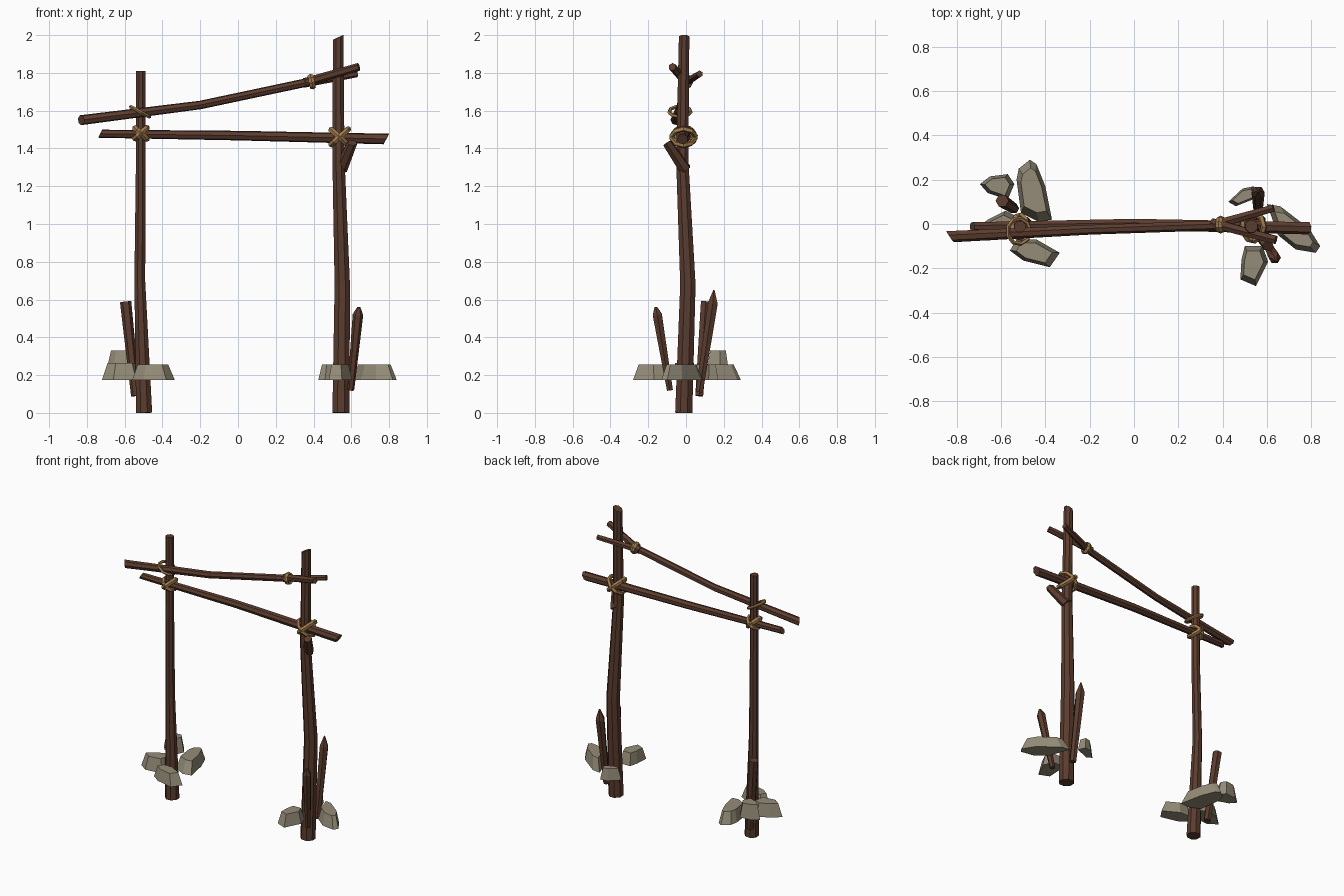
import bpy, bmesh, math
from mathutils import Vector, Matrix

if "Cube" in bpy.data.objects:
    bpy.data.objects.remove(bpy.data.objects["Cube"])


def material(name, rgb):
    m = bpy.data.materials.new(name)
    m.diffuse_color = (*rgb, 1)
    m.use_nodes = True
    m.node_tree.nodes["Principled BSDF"].inputs["Base Color"].default_value = m.diffuse_color
    return m


WOOD = material("brown wood", (0.105, 0.045, 0.027))
ROPE = material("tan rope", (0.36, 0.20, 0.075))
STONE = material("grey stone", (0.30, 0.265, 0.19))


def finish(bm, name, mat):
    bmesh.ops.recalc_face_normals(bm, faces=bm.faces)
    me = bpy.data.meshes.new(name)
    bm.to_mesh(me)
    bm.free()
    me.materials.append(mat)
    ob = bpy.data.objects.new(name, me)
    bpy.context.collection.objects.link(ob)
    return ob


def pole(name, path, radii, sides=7, slant0=(0, 0, 0), slant1=(0, 0, 0)):
    """Faceted rod along a path; slants shear the two cut ends."""
    bm = bmesh.new()
    pts = [Vector(p) for p in path]
    rings = []
    for i, p in enumerate(pts):
        a, b = pts[max(i - 1, 0)], pts[min(i + 1, len(pts) - 1)]
        d = (b - a).normalized()
        ref = Vector((0, 1, 0))
        u = (ref - d * ref.dot(d)).normalized()
        v = d.cross(u)
        s = Vector(slant0) if i == 0 else Vector(slant1) if i == len(pts) - 1 else Vector()
        ring = []
        for k in range(sides):
            t = 2 * math.pi * (k + 0.5) / sides
            off = (u * math.cos(t) + v * math.sin(t)) * radii[i]
            ring.append(bm.verts.new(p + off + d * off.dot(s)))
        rings.append(ring)
    for r, q in zip(rings, rings[1:]):
        for k in range(sides):
            n = (k + 1) % sides
            bm.faces.new((r[k], r[n], q[n], q[k]))
    bm.faces.new(rings[0])
    bm.faces.new(rings[-1])
    return finish(bm, name, WOOD)


def rope_loop(name, centre, rot_y, rx, ry, tube, tall=1.0, rot_x=0.0, seg=9, minor=5):
    """Faceted elliptical ring, lying flat and then tilted."""
    bm = bmesh.new()
    m = (Matrix.Translation(centre) @ Matrix.Rotation(math.radians(rot_y), 4, 'Y')
         @ Matrix.Rotation(math.radians(rot_x), 4, 'X'))
    rings = []
    for i in range(seg):
        a = 2 * math.pi * i / seg
        ring = []
        for j in range(minor):
            b = 2 * math.pi * j / minor
            c = tube * math.cos(b)
            ring.append(bm.verts.new(m @ Vector(((rx + c) * math.cos(a), (ry + c) * math.sin(a),
                                                 tube * tall * math.sin(b)))))
        rings.append(ring)
    for i in range(seg):
        r, q = rings[i], rings[(i + 1) % seg]
        for j in range(minor):
            n = (j + 1) % minor
            bm.faces.new((r[j], r[n], q[n], q[j]))
    return finish(bm, name, ROPE)


def rock(name, outline, z0=0.175, z1=0.255, top=0.72):
    """Flat-bottomed stone with sloping sides."""
    bm = bmesh.new()
    c = sum((Vector(p) for p in outline), Vector((0, 0))) / len(outline)
    low, high = [], []
    for p in outline:
        q = c + (Vector(p) - c) * top
        low.append(bm.verts.new((p[0], p[1], z0)))
        high.append(bm.verts.new((q.x, q.y, z1)))
    n = len(outline)
    for k in range(n):
        j = (k + 1) % n
        bm.faces.new((low[k], low[j], high[j], high[k]))
    bm.faces.new(low)
    bm.faces.new(high)
    return finish(bm, name, STONE)


# Posts
pole("left_post", [(-0.497, -0.01, 0), (-0.52, 0, 0.70), (-0.515, -0.012, 1.30), (-0.515, -0.012, 1.81)],
     [0.046, 0.031, 0.028, 0.027], 8)
pole("right_post", [(0.545, -0.012, 0), (0.552, 0.01, 0.68), (0.532, -0.02, 1.34), (0.53, -0.01, 1.988)],
     [0.049, 0.044, 0.035, 0.030], 8, slant1=(0.45, 0, 0))
pole("right_post_branch", [(0.545, -0.005, 1.29), (0.605, -0.10, 1.43)], [0.034, 0.026], 6,
     slant1=(0.3, 0, 0))

# Crossbars
pole("lower_crossbar", [(-0.73, -0.012, 1.478), (0.0, 0.0, 1.468), (0.785, -0.018, 1.45)],
     [0.022, 0.026, 0.029], 7, (0, 0, 0.5), (0, 0, 0.5))
pole("upper_crossbar", [(-0.83, -0.056, 1.55), (-0.20, -0.025, 1.63), (0.39, -0.005, 1.755)],
     [0.027, 0.023, 0.023], 7, (0, -0.6, 0))
pole("fork_front_prong", [(0.35, 0.005, 1.748), (0.64, -0.072, 1.832)], [0.024, 0.021], 6)
pole("fork_back_prong", [(0.35, -0.008, 1.745), (0.63, 0.072, 1.795)], [0.023, 0.018], 6)

# Rope lashings, crossed over each joint
for side, c, r, ry in (("left", (-0.515, -0.012, 1.48), 0.047, 0.052),
                       ("right", (0.537, -0.013, 1.46), 0.066, 0.064)):
    for i, ang in enumerate((42, -42)):
        rope_loop(f"{side}_lashing_{i + 1}", c, ang, r, ry, 0.013, 1.2)
rope_loop("upper_bar_loop", (-0.52, -0.032, 1.595), 28, 0.058, 0.058, 0.010)
rope_loop("fork_binding", (0.39, -0.003, 1.755), 78, 0.033, 0.031, 0.010, 1.6)

# Wedge stakes
pole("left_stake", [(-0.542, 0.07, 0.09), (-0.595, 0.105, 0.588)], [0.024, 0.030], 6)
pole("right_front_stake", [(0.597, -0.085, 0.12), (0.635, -0.152, 0.52), (0.64, -0.16, 0.56)],
     [0.018, 0.028, 0.008], 6)
pole("right_back_stake", [(0.56, 0.07, 0.11), (0.56, 0.142, 0.58), (0.56, 0.148, 0.65)],
     [0.022, 0.030, 0.004], 6)

# Stones around the feet
rock("left_back_stone", [(-0.47, 0.29), (-0.52, 0.25), (-0.53, 0.20), (-0.51, 0.05),
                         (-0.43, 0.01), (-0.37, 0.02), (-0.40, 0.17), (-0.44, 0.27)])
rock("left_front_stone", [(-0.56, -0.12), (-0.50, -0.165), (-0.38, -0.195), (-0.335, -0.13),
                          (-0.44, -0.07), (-0.53, -0.07)])
rock("left_side_stone", [(-0.72, -0.03), (-0.66, 0.02), (-0.58, 0.06), (-0.52, 0.03),
                         (-0.54, -0.06), (-0.66, -0.075)], 0.175, 0.265)
rock("left_raised_stone", [(-0.695, 0.18), (-0.65, 0.215), (-0.57, 0.225), (-0.54, 0.18),
                           (-0.57, 0.11), (-0.66, 0.14)], 0.23, 0.33)
rock("right_back_stone", [(0.425, 0.10), (0.49, 0.16), (0.54, 0.17), (0.56, 0.12), (0.46, 0.08)])
rock("right_side_stone", [(0.60, 0.09), (0.66, 0.08), (0.79, -0.02), (0.84, -0.10), (0.82, -0.13),
                          (0.73, -0.115), (0.65, -0.05)])
rock("right_front_stone", [(0.50, -0.10), (0.58, -0.10), (0.605, -0.17), (0.55, -0.28),
                           (0.48, -0.25), (0.485, -0.16)])
